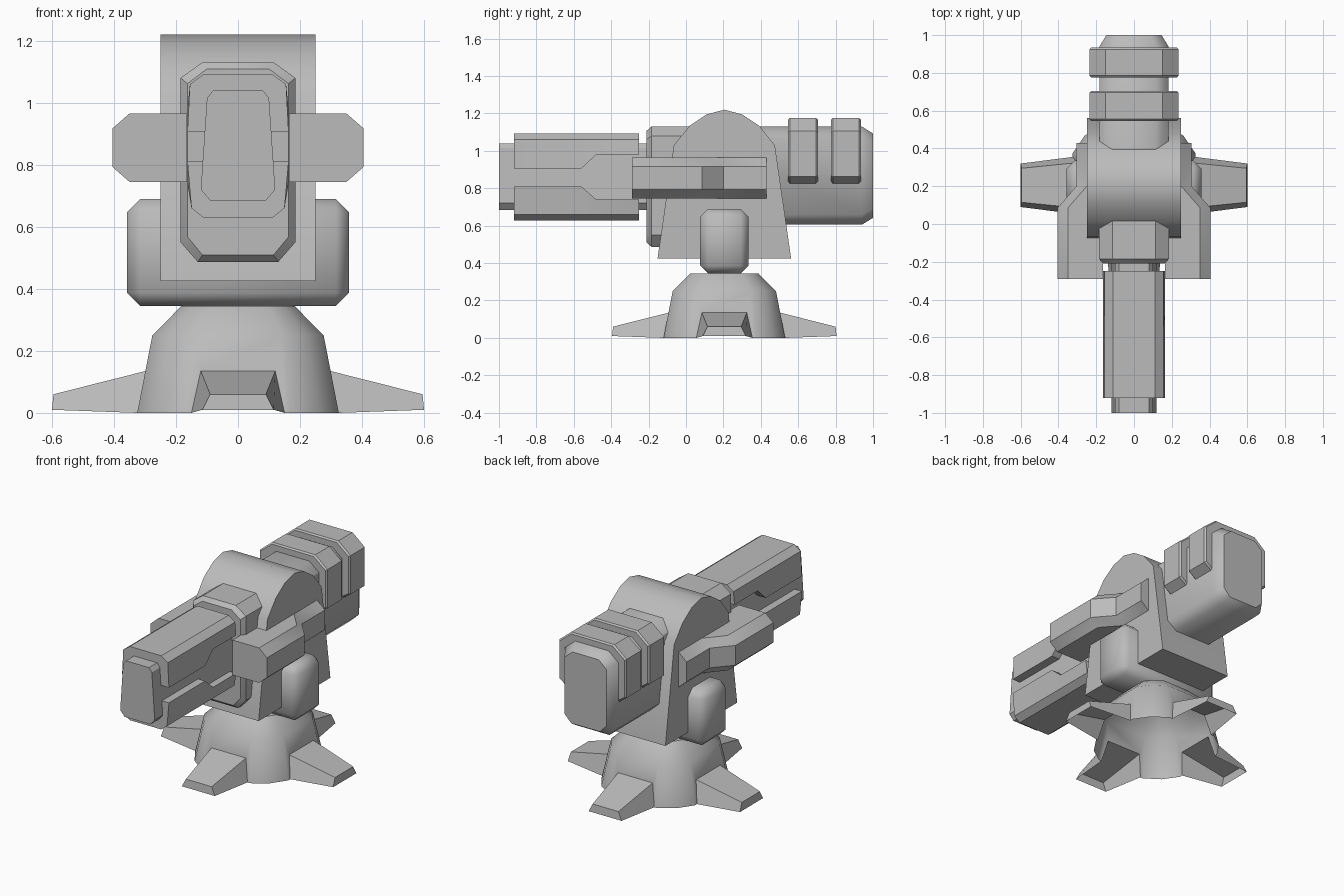
import bpy, bmesh, math
from mathutils import Matrix, Vector

if "Cube" in bpy.data.objects:
    bpy.data.objects.remove(bpy.data.objects["Cube"], do_unlink=True)

grey = bpy.data.materials.new("plain grey")
grey.use_nodes = True
colour = (0.5, 0.5, 0.5, 1)
grey.diffuse_color = colour
grey.node_tree.nodes["Principled BSDF"].inputs["Base Color"].default_value = colour

CY = 0.205  # y of the turning axis


def finish(name, bm, angle=32):
    bmesh.ops.recalc_face_normals(bm, faces=bm.faces)
    mesh = bpy.data.meshes.new(name)
    bm.to_mesh(mesh)
    bm.free()
    mesh.materials.append(grey)
    obj = bpy.data.objects.new(name, mesh)
    bpy.context.collection.objects.link(obj)
    bpy.ops.object.select_all(action="DESELECT")
    obj.select_set(True)
    bpy.context.view_layer.objects.active = obj
    bpy.ops.object.shade_smooth_by_angle(angle=math.radians(angle))
    return obj


def loft(name, rings, angle=32):
    """Skin a list of matching 3D rings and cap both ends."""
    bm = bmesh.new()
    loops = [[bm.verts.new(p) for p in ring] for ring in rings]
    n = len(loops[0])
    for a, b in zip(loops, loops[1:]):
        for i in range(n):
            j = (i + 1) % n
            bm.faces.new((a[i], a[j], b[j], b[i]))
    bm.faces.new(loops[0])
    bm.faces.new(loops[-1])
    return finish(name, bm, angle)


def mirrored(half):
    """Close a right-hand outline (x, z), listed top to bottom."""
    return half + [(-x, z) for x, z in reversed(half)]


def section(half, y, inset=0.0):
    """Place a symmetric outline at y, optionally drawn in on all sides."""
    mid = (half[0][1] + half[-1][1]) / 2
    high = (half[0][1] - half[-1][1]) / 2
    wide = max(x for x, z in half)
    kx, kz = 1 - inset / wide, 1 - inset / high
    return [(x * kx, y, mid + (z - mid) * kz) for x, z in mirrored(half)]


# Pedestal: open-bottomed rounded square with four hollow feet
bm = bmesh.new()
quarter = [Vector((0.17, -0.325)), Vector((0.262, -0.262)), Vector((0.325, -0.17))]
outline = []
for k in range(4):
    outline += [Matrix.Rotation(k * math.pi / 2, 2) @ p for p in quarter]
levels = [(0.0, 1.0), (0.25, 0.85), (0.345, 0.56)]
rings = [[bm.verts.new((p.x * s, CY + p.y * s, z)) for p in outline] for z, s in levels]
foot_root = [(-0.15, 0.325, 0.0), (-0.12, 0.298, 0.135), (0.12, 0.298, 0.135), (0.15, 0.325, 0.0)]
foot_tip = [(-0.115, 0.6, 0.01), (-0.09, 0.595, 0.06), (0.09, 0.595, 0.06), (0.115, 0.6, 0.01)]
for i in range(12):
    j = (i + 1) % 12
    low, mid, top = rings
    bm.faces.new((mid[i], mid[j], top[j], top[i]))
    a, b, c, d = low[i], low[j], mid[j], mid[i]
    if i % 3 != 2:
        bm.faces.new((a, b, c, d))
        continue
    # flat side: leave an opening and draw the foot out of it
    turn = Matrix.Rotation((i + 1) // 3 * math.pi / 2, 3, "Z")
    root, tip = [
        [bm.verts.new(turn @ Vector((x, -out, z)) + Vector((0, CY, 0))) for x, out, z in pts]
        for pts in (foot_root, foot_tip)
    ]
    bm.faces.new((a, root[0], root[1], d))
    bm.faces.new((root[1], root[2], c, d))
    bm.faces.new((root[3], b, c, root[2]))
    for m in range(3):
        bm.faces.new((root[m], root[m + 1], tip[m + 1], tip[m]))
    bm.faces.new(tip)
bm.faces.new(rings[2])
finish("pedestal", bm, 36)

# Swivel block with softened edges
bm = bmesh.new()
bmesh.ops.create_cube(bm, size=1)
bmesh.ops.scale(bm, vec=(0.715, 0.26, 0.345), verts=bm.verts)
bmesh.ops.translate(bm, vec=(0, CY, 0.5175), verts=bm.verts)
bmesh.ops.bevel(bm, geom=bm.edges[:], offset=0.042, segments=1, affect="EDGES")
finish("swivel_block", bm, 60)

# Yoke: round-topped side profile drawn across x
half_yoke = [(0.357, 0.425), (0.27, 1.03), (0.185, 1.135), (0.095, 1.195)]
profile = [(CY - y, z) for y, z in half_yoke] + [(CY, 1.22)]
profile += [(CY + y, z) for y, z in reversed(half_yoke)]
loft("yoke", [[(x, y, z) for y, z in profile] for x in (-0.25, 0.25)], 42)

# Breech, front and rear
front = [(0.115, 1.13), (0.185, 1.08), (0.185, 0.55), (0.13, 0.487)]
loft("front_breech", [section(front, -0.21, 0.022), section(front, -0.185), section(front, 0.1)])
rear = [(0.115, 1.13), (0.183, 1.075), (0.183, 0.66), (0.125, 0.605)]
loft("rear_breech", [section(rear, 0.1), section(rear, 0.94), section(rear, 1.0, 0.037)], 50)

# Raised bands over the rear breech
band = [(0.15, 1.175), (0.235, 1.105), (0.235, 0.862), (0.175, 0.82)]
for name, y in (("front_band", 0.545), ("rear_band", 0.775)):
    loft(name, [section(band, y, 0.008), section(band, y + 0.01),
                section(band, y + 0.15), section(band, y + 0.16, 0.008)])

# Barrel core
core = [(0.08, 1.04), (0.1, 1.015), (0.12, 0.72), (0.09, 0.685)]
loft("barrel_core", [section(core, -1.0), section(core, -0.18)])

# Barrel jackets, with a side slot that widens to the rear
slot = [(-0.92, 0.905, 0.81), (-0.56, 0.905, 0.81), (-0.48, 0.98, 0.74), (-0.25, 0.98, 0.74)]
loft("upper_jacket", [section([(0.11, 1.092), (0.155, 1.06), (0.163, up)], y) for y, up, low in slot])
loft("lower_jacket", [section([(0.163, low), (0.15, 0.66), (0.11, 0.628)], y) for y, up, low in slot])

# Side arms, stepping in behind the yoke axis
for name, side in (("left_arm", 1), ("right_arm", -1)):
    rings = []
    for y, out in ((-0.29, 0.405), (0.085, 0.405), (0.2, 0.305), (0.43, 0.305)):
        edge = [(0.165, 0.965), (out - 0.055, 0.965), (out, 0.917),
                (out, 0.793), (out - 0.055, 0.745), (0.165, 0.745)]
        rings.append([(side * x, y, z) for x, z in edge])
    loft(name, rings)
